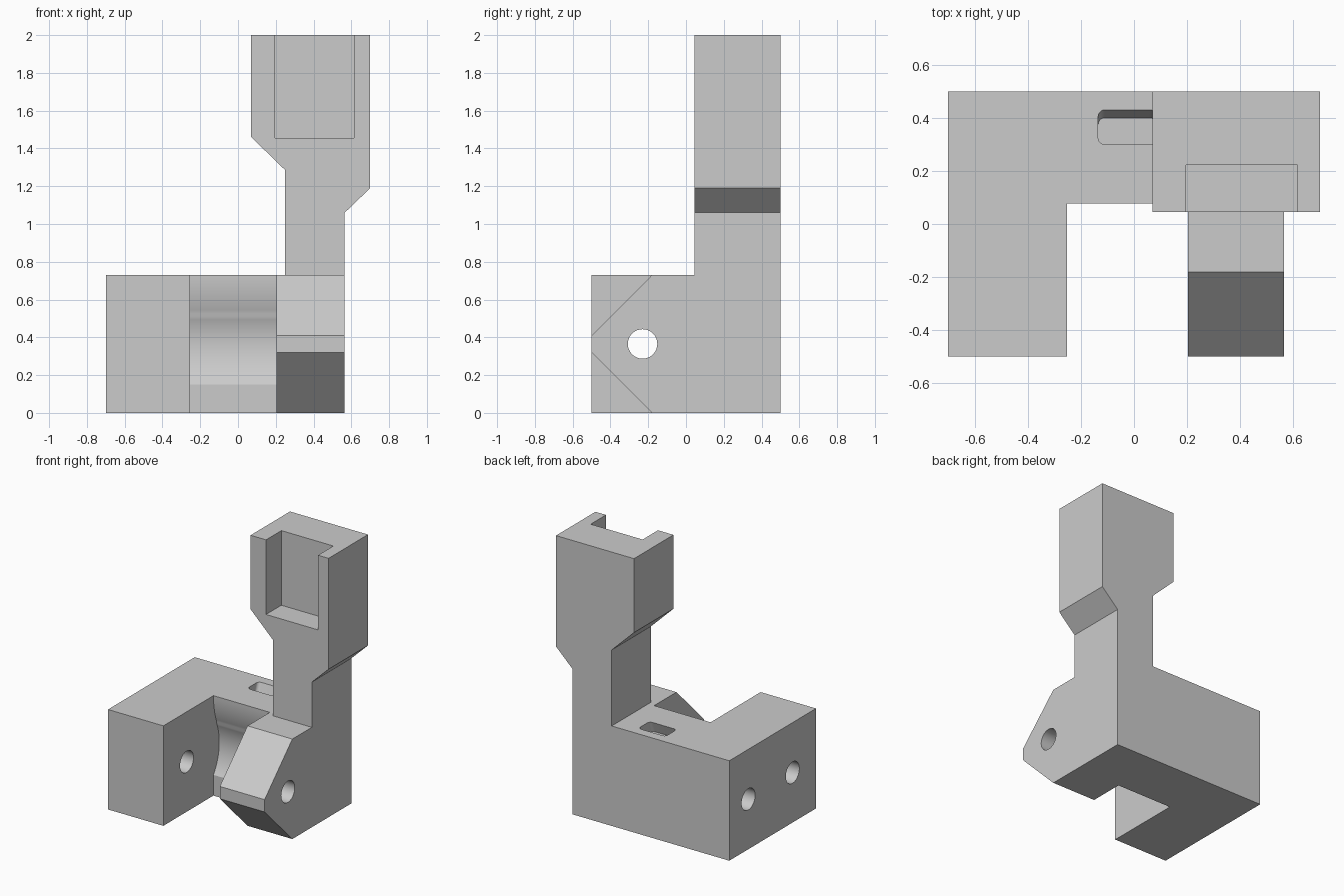
import bpy, bmesh, math

if "Cube" in bpy.data.objects:
    bpy.data.objects.remove(bpy.data.objects["Cube"], do_unlink=True)

grey = bpy.data.materials.new("plain grey")
grey.use_nodes = True
colour = (0.6, 0.6, 0.6, 1)
grey.diffuse_color = colour
grey.node_tree.nodes["Principled BSDF"].inputs["Base Color"].default_value = colour


def prism(name, points, axis, start, end, slide=(0, 0)):
    """Extrude a 2D profile along x (y,z points), y (x,z points) or z (x,y points)."""
    def place(p, d):
        return {"x": (d, *p), "y": (p[0], d, p[1]), "z": (*p, d)}[axis]
    bm = bmesh.new()
    near = [bm.verts.new(place(p, start)) for p in points]
    far = [bm.verts.new(place((p[0] + slide[0], p[1] + slide[1]), end)) for p in points]
    bm.faces.new(near)
    bm.faces.new(far[::-1])
    n = len(points)
    for i in range(n):
        j = (i + 1) % n
        bm.faces.new((near[i], far[i], far[j], near[j]))
    bmesh.ops.recalc_face_normals(bm, faces=bm.faces[:])
    mesh = bpy.data.meshes.new(name)
    bm.to_mesh(mesh)
    bm.free()
    mesh.materials.append(grey)
    obj = bpy.data.objects.new(name, mesh)
    bpy.context.collection.objects.link(obj)
    return obj


def rect(a0, a1, b0, b1):
    return [(a0, b0), (a1, b0), (a1, b1), (a0, b1)]


def arc(ca, cb, r, a0, a1, n):
    return [(ca + r * math.cos(math.radians(a0 + (a1 - a0) * i / n)),
             cb + r * math.sin(math.radians(a0 + (a1 - a0) * i / n))) for i in range(n + 1)]


def combine(target, tool, operation):
    bpy.context.view_layer.objects.active = target
    mod = target.modifiers.new(operation, "BOOLEAN")
    mod.operation, mod.solver, mod.object = operation, "EXACT", tool
    bpy.ops.object.modifier_apply(modifier=mod.name)
    bpy.data.objects.remove(tool, do_unlink=True)


TOP, BACK, RIGHT, LEFT = 0.73, 0.5, -0.7, 0.565
PIVOT_Y, PIVOT_Z, BAR_Y, SWEEP = -0.23, 0.365, 0.078, 0.375

# Cross bar: its front is hollowed around the pivot and blended into the top
low = math.degrees(math.acos((BAR_Y - PIVOT_Y) / SWEEP))
blend = 22.5
hollow = arc(PIVOT_Y, PIVOT_Z, SWEEP, -low, blend, 24)
join_y, join_z = hollow[-1]
radius = (TOP - join_z) / math.sin(math.radians(blend))
rounding = arc(BAR_Y + radius, TOP, radius, 180 + blend, 180, 12)[1:]
body = prism("bracket_body", [(BACK, 0), (BAR_Y, 0)] + hollow + rounding + [(BACK, TOP)],
             "x", RIGHT, LEFT)

# Square arm and chamfered arm
combine(body, prism("square_arm", rect(-0.5, 0.3, 0, TOP), "x", RIGHT, -0.253), "UNION")
nose = [(0.3, 0), (-0.18, 0), (-0.5, 0.32), (-0.5, 0.41), (-0.18, TOP), (0.3, TOP)]
combine(body, prism("chamfered_arm", nose, "x", 0.203, LEFT), "UNION")

# Tower with a flared head
tower = [(0.25, 0.5), (0.25, 1.285), (0.07, 1.46), (0.07, 2), (0.7, 2),
         (0.7, 1.19), (LEFT, 1.06), (LEFT, 0.5)]
combine(body, prism("tower", tower, "y", 0.045, BACK), "UNION")

# Pocket in the head, open at the front and top
combine(body, prism("pocket", rect(0.195, 0.615, 1.455, 2.1), "y", -0.1, 0.222), "DIFFERENCE")

# Pivot hole through both arms, and a blind hole into the bar
for name, y, end in (("pivot_hole", PIVOT_Y, 0.8), ("blind_hole", 0.28, 0.08)):
    circle = arc(y, PIVOT_Z, 0.078, 0, 360, 40)[:-1]
    combine(body, prism(name, circle, "x", -0.8, end), "DIFFERENCE")

# Rounded slot in the bar top, leaning forward as it goes down
x0, x1, y0, y1, r = -0.135, 0.085, 0.3, 0.43, 0.025
slot = (arc(x1 - r, y1 - r, r, 0, 90, 5) + arc(x0 + r, y1 - r, r, 90, 180, 5)
        + arc(x0 + r, y0 + r, r, 180, 270, 5) + arc(x1 - r, y0 + r, r, 270, 360, 5))
combine(body, prism("slot", slot, "z", TOP + 0.0005, TOP - 0.08, (0, -0.03)), "DIFFERENCE")

# Smooth the round surfaces only
bpy.ops.object.select_all(action="DESELECT")
body.select_set(True)
bpy.context.view_layer.objects.active = body
bpy.ops.object.shade_smooth_by_angle(angle=math.radians(30))
